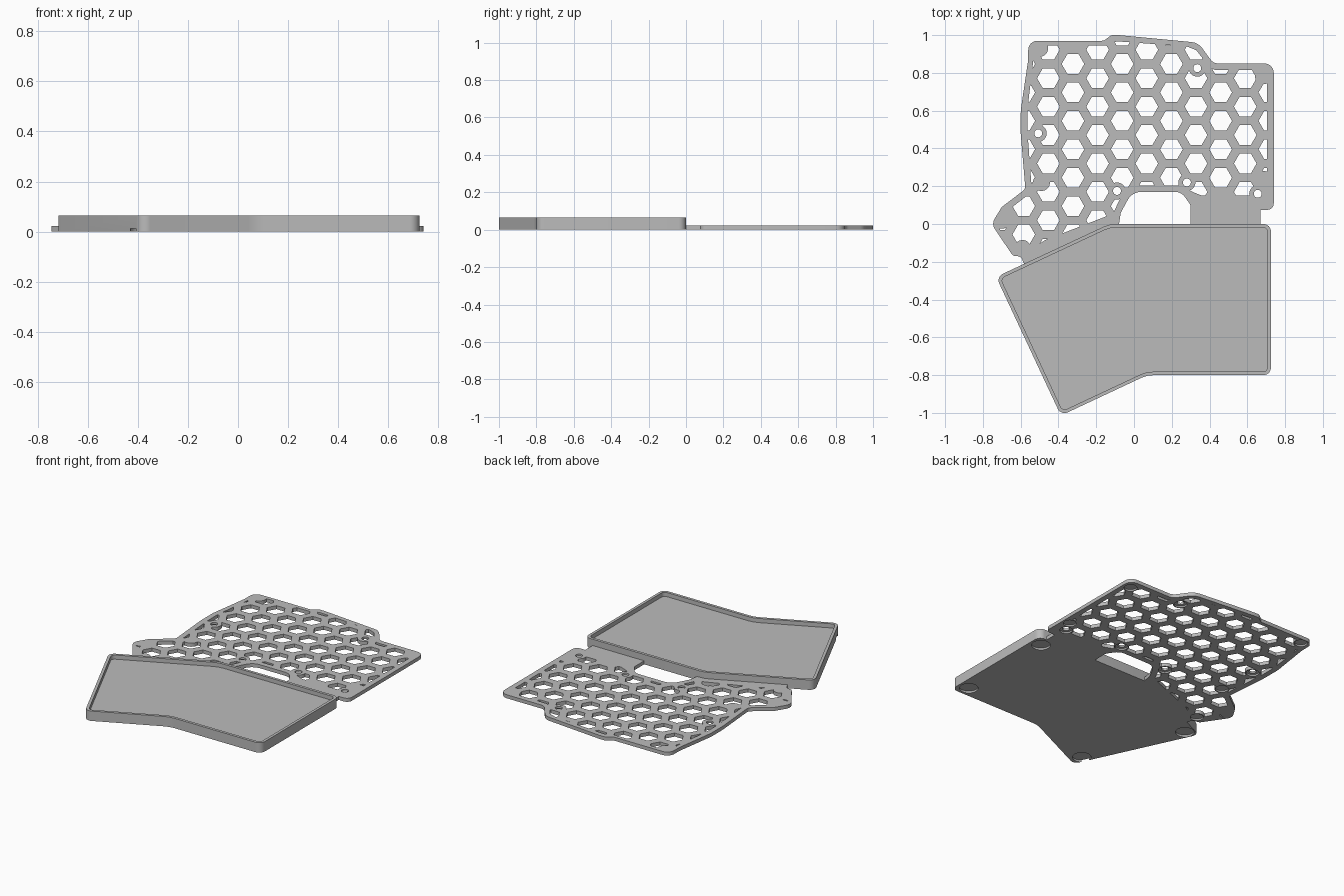
import bpy, bmesh
from math import cos, sin, pi, sqrt, tan
from mathutils import Vector

cube = bpy.data.objects.get("Cube")
if cube:
    bpy.data.objects.remove(cube)

grey = bpy.data.materials.new("light grey")
grey.use_nodes = True
colour = (0.5, 0.5, 0.5, 1)
grey.diffuse_color = colour
grey.node_tree.nodes["Principled BSDF"].inputs["Base Color"].default_value = colour


def fillet(points, radius, steps=8):
    """Round each corner of a polygon; a point may carry its own radius."""
    out = []
    n = len(points)
    for i, p in enumerate(points):
        c = Vector(p[:2])
        a = Vector(points[i - 1][:2]) - c
        b = Vector(points[(i + 1) % n][:2]) - c
        r = p[2] if len(p) > 2 else radius
        half = a.angle(b) / 2
        if r <= 0 or half > 1.55:
            out.append(c)
            continue
        t = min(r / tan(half), a.length * 0.49, b.length * 0.49)
        r = t * tan(half)
        mid = c + (a.normalized() + b.normalized()).normalized() * (r / sin(half))
        start, end = c + a.normalized() * t - mid, c + b.normalized() * t - mid
        turn = start.angle_signed(end)
        count = max(2, round(steps * abs(turn) / (pi / 2)))
        for k in range(count + 1):
            w = -turn * k / count
            out.append(mid + Vector((start.x * cos(w) - start.y * sin(w),
                                     start.x * sin(w) + start.y * cos(w))))
    return out


def ngon(x, y, r, sides):
    return [(x + r * cos(2 * pi * i / sides), y + r * sin(2 * pi * i / sides))
            for i in range(sides)]


def prisms(name, outlines, z0, z1):
    """One object made of upright prisms, one per outline."""
    bm = bmesh.new()
    for outline in outlines:
        face = bm.faces.new([bm.verts.new((p[0], p[1], z0)) for p in outline])
        new = bmesh.ops.extrude_face_region(bm, geom=[face])["geom"]
        bmesh.ops.translate(bm, vec=(0, 0, z1 - z0),
                            verts=[v for v in new if isinstance(v, bmesh.types.BMVert)])
    bmesh.ops.recalc_face_normals(bm, faces=bm.faces)
    mesh = bpy.data.meshes.new(name)
    bm.to_mesh(mesh)
    bm.free()
    obj = bpy.data.objects.new(name, mesh)
    bpy.context.collection.objects.link(obj)
    mesh.materials.append(grey)
    return obj


def select(obj):
    bpy.ops.object.select_all(action='DESELECT')
    obj.select_set(True)
    bpy.context.view_layer.objects.active = obj


def boolean(obj, tool, operation='DIFFERENCE'):
    mod = obj.modifiers.new("cut", 'BOOLEAN')
    mod.operation, mod.solver, mod.object = operation, 'EXACT', tool
    select(obj)
    bpy.ops.object.modifier_apply(modifier=mod.name)
    bpy.data.objects.remove(tool)


# Plate outline, with the neck and cable notch that meet the tray
PLATE = 0.023
outline = [(-.56, .97, .06), (-.16, .97), (-.12, 1.0), (-.08, 1.0), (.34, .96, .08),
           (.42, .85, .05), (.74, .85, .05), (.74, .075, .05), (.67, .075, 0), (.67, -.005, 0),
           (.30, -.005, 0), (.30, .10), (.25, .17, .06), (-.01, .17, .08), (-.07, .06),
           (-.08, -.005, 0), (-.13, -.005, 0), (-.58, -.215, 0), (-.60, -.17), (-.64, -.17),
           (-.755, -.0, .05), (-.70, .09), (-.575, .185), (-.60, .48, .3),
           (-.60, .6, .3), (-.56, .87, .2)]
plate = prisms("perforated_plate", [fillet(outline, .03)], 0, PLATE)

# Area that may be perforated, leaving a solid rim
inner = [(-.53, .945), (-.15, .945), (-.09, .967), (.28, .94), (.33, .92), (.40, .83),
         (.43, .815), (.705, .815), (.705, .15), (.36, .15), (.31, .17), (.25, .205),
         (.03, .205), (-.05, .18), (-.09, .1), (-.11, .055), (-.47, -.085), (-.57, -.15),
         (-.63, -.14), (-.71, -.03), (-.71, .02), (-.67, .07), (-.54, .17), (-.55, .3),
         (-.565, .5), (-.565, .6), (-.535, .85)]

# Honeycomb cutter, clipped to the inner area and kept clear of the bosses
screws = [(-.09, .175), (.28, .22), (.655, .16), (.335, .825), (-.507, .48)]
feet = [(-.50, .93), (-.49, .22), (-.59, -.13), (.69, .235), (.685, .785)]
step = 0.1303
rise = step * 2 / sqrt(3)
cells = []
for col in range(-3, 9):
    for row in range(-1, 8):
        y = .847 - rise * row + (rise / 2 if col % 2 else 0)
        cells.append(ngon(-.323 + step * col, y, .06, 6))
holes = prisms("honeycomb_cutter", cells, -.05, .08)
boolean(holes, prisms("inner_area", [inner], -.04, .07), 'INTERSECT')
solid = [ngon(x, y, .045, 32) for x, y in screws + feet + [(-.70, .02)]]
boolean(holes, prisms("boss_area", solid, -.06, .09))
boolean(plate, holes)
boolean(plate, prisms("screw_cutter", [ngon(x, y, .021, 24) for x, y in screws], -.05, .08))

# Shallow round recesses below: screw heads and rubber feet
boolean(plate, prisms("recess_cutter", [ngon(x, y, .038, 32) for x, y in screws + feet],
                      -.05, .01))

# Tray: outer shell, sunken floor, and foot recesses underneath
tray_outline = [(-.73, -.28), (-.387, -1.014), (.07, -.80, .15), (.725, -.80),
                (.725, 0), (-.13, 0, .15)]
tray = prisms("tray", [fillet(tray_outline, .04)], 0, .064)
wall = .018
pocket = [(-.706, -.289), (-.378, -.99), (.066, -.782, .15), (.707, -.782),
          (.707, -wall), (-.126, -wall, .15)]
boolean(tray, prisms("pocket_cutter", [fillet(pocket, .024)], .037, .2))
tray_feet = [(-.65, -.31), (-.375, -.925), (.655, -.73), (.655, -.07)]
boolean(tray, prisms("tray_foot_cutter", [ngon(x, y, .055, 32) for x, y in tray_feet],
                     -.05, .012))

for part in (plate, tray):
    select(part)
    bpy.ops.object.shade_smooth_by_angle(angle=0.6)
